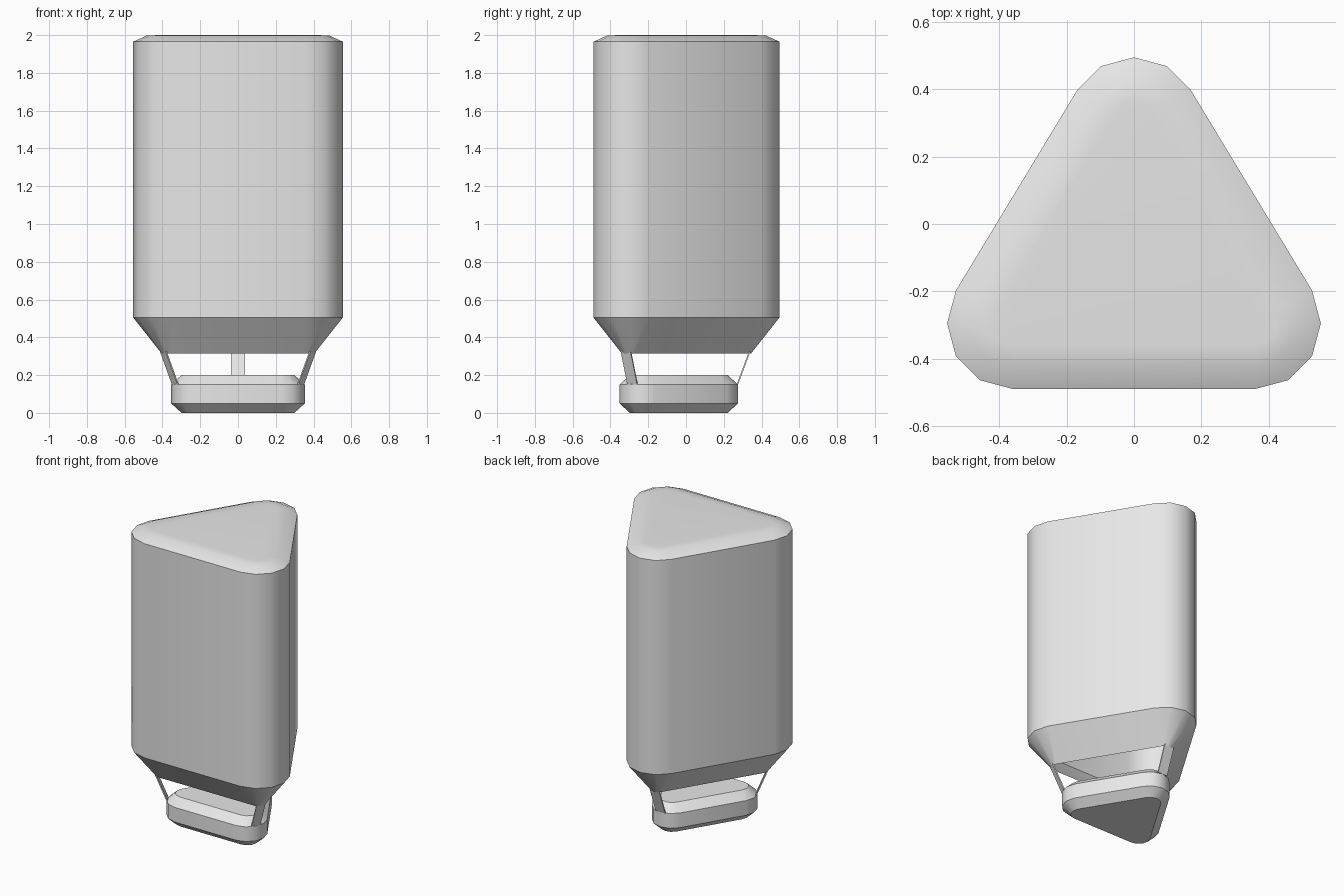
import bpy, bmesh
from math import cos, sin, radians
from mathutils import Vector

cube = bpy.data.objects.get("Cube")
if cube:
    bpy.data.objects.remove(cube, do_unlink=True)

grey = bpy.data.materials.new("light_grey")
grey.use_nodes = True
grey.diffuse_color = (0.8, 0.8, 0.8, 1)
grey.node_tree.nodes["Principled BSDF"].inputs["Base Color"].default_value = (0.8, 0.8, 0.8, 1)

# Corner arc centres of the rounded triangle and the outward angle of each corner
CORNERS = [((0.36, -0.295), -30), ((0, 0.30), 90), ((-0.36, -0.295), 210)]
RADIUS = 0.195
CENTROID_Y = -0.11


def outline(z, inset, scale=1.0):
    """Rounded triangle at height z, moved inward by inset."""
    points = []
    for (cx, cy), facing in CORNERS:
        r = RADIUS * scale - inset
        for step in range(-2, 3):
            a = radians(facing + 30 * step)
            x = cx * scale + r * cos(a)
            y = CENTROID_Y + (cy - CENTROID_Y) * scale + r * sin(a)
            points.append((x, y, z))
    return points


def finish(name, bm):
    bmesh.ops.recalc_face_normals(bm, faces=bm.faces)
    mesh = bpy.data.meshes.new(name)
    bm.to_mesh(mesh)
    bm.free()
    mesh.materials.append(grey)
    obj = bpy.data.objects.new(name, mesh)
    bpy.context.collection.objects.link(obj)
    return obj


def loft(name, sections, scale=1.0, floor=True):
    """Skin rounded triangles given as (height, inset) from bottom to top."""
    bm = bmesh.new()
    rings = [[bm.verts.new(p) for p in outline(z, d, scale)] for z, d in sections]
    n = len(rings[0])
    for low, high in zip(rings, rings[1:]):
        for i in range(n):
            j = (i + 1) % n
            bm.faces.new((low[i], low[j], high[j], high[i]))
    bm.faces.new(rings[-1])
    if floor:
        bm.faces.new(rings[0][::-1])
    obj = finish(name, bm)
    bpy.ops.object.select_all(action="DESELECT")
    obj.select_set(True)
    bpy.context.view_layer.objects.active = obj
    bpy.ops.object.shade_smooth_by_angle(angle=radians(35))
    return obj


def strap(name, top, bottom, facing, width, thick=0.008):
    """Flat strap between two points, broad side facing outward."""
    out = Vector((cos(radians(facing)), sin(radians(facing)), 0))
    side = Vector((-out.y, out.x, 0)) * width / 2
    out *= thick / 2
    bm = bmesh.new()
    ends = [[bm.verts.new(Vector(p) + o) for o in (side + out, out - side, -side - out, side - out)]
            for p in (bottom, top)]
    low, high = ends
    for i in range(4):
        j = (i + 1) % 4
        bm.faces.new((low[i], low[j], high[j], high[i]))
    bm.faces.new(low)
    bm.faces.new(high)
    return finish(name, bm)


# Envelope, hollow and open at the mouth
loft("envelope", [(0.315, 0.15), (0.505, 0), (1.965, 0), (1.997, 0.07), (2.0, 0.13)], floor=False)

# Basket with chamfered rims
loft("basket", [(0, 0.055), (0.05, 0), (0.15, 0), (0.2, 0.055)], scale=0.637)

# Straps at the three corners
strap("back_strap", (0, 0.337, 0.325), (0, 0.272, 0.15), 90, 0.072)
for label, s, facing in (("left", 1, -30), ("right", -1, 210)):
    strap(label + "_strap", (s * 0.395, -0.318, 0.325), (s * 0.332, -0.283, 0.15), facing, 0.06)
